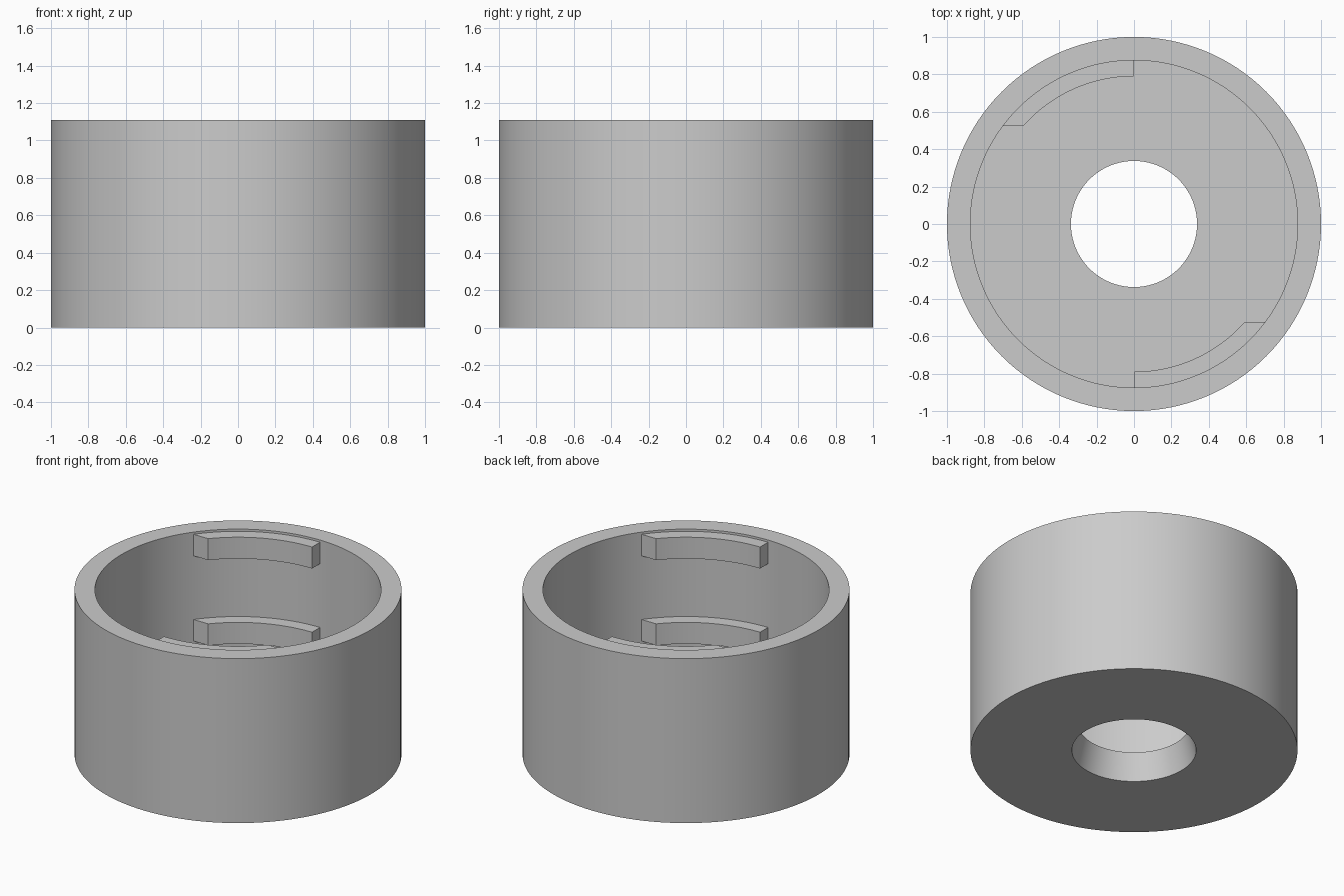
import bpy, bmesh
from math import sin, cos, asin, pi, radians

cube = bpy.data.objects.get("Cube")
if cube:
    bpy.data.objects.remove(cube, do_unlink=True)

SEGMENTS = 128
HEIGHT = 1.11
BORE = 0.875        # inside radius of the wall
TAB_RADIUS = 0.79   # inside radius of the tabs
TAB_CUT = 0.525     # straight cut that ends each tab
TAB_HEIGHT = 0.145

grey = bpy.data.materials.new("plain grey")
grey.use_nodes = True
grey.diffuse_color = (0.6, 0.6, 0.6, 1)
grey.node_tree.nodes["Principled BSDF"].inputs["Base Color"].default_value = (0.6, 0.6, 0.6, 1)


def finish(bm, name):
    bmesh.ops.recalc_face_normals(bm, faces=bm.faces)
    mesh = bpy.data.meshes.new(name)
    bm.to_mesh(mesh)
    bm.free()
    mesh.materials.append(grey)
    obj = bpy.data.objects.new(name, mesh)
    bpy.context.collection.objects.link(obj)
    bpy.ops.object.select_all(action='DESELECT')
    obj.select_set(True)
    bpy.context.view_layer.objects.active = obj
    bpy.ops.object.shade_smooth_by_angle(angle=radians(30))
    return obj


def lathe(name, profile):
    """Revolve a closed (radius, height) profile about z."""
    bm = bmesh.new()
    angles = [2 * pi * i / SEGMENTS for i in range(SEGMENTS)]
    rings = [[bm.verts.new((r * cos(a), r * sin(a), z)) for a in angles] for r, z in profile]
    for k, ring in enumerate(rings):
        nxt = rings[(k + 1) % len(rings)]
        for i in range(SEGMENTS):
            j = (i + 1) % SEGMENTS
            bm.faces.new((ring[i], ring[j], nxt[j], nxt[i]))
    return finish(bm, name)


def tab(name, bottom, turn):
    """Curved lug with one end on x = 0 and the other cut level in y."""
    bm = bmesh.new()
    steps = 20

    def arc(radius):
        end = pi - asin(TAB_CUT / radius)
        return [pi / 2 + (end - pi / 2) * i / steps for i in range(steps + 1)]

    outer = BORE + 0.01
    outline = [(TAB_RADIUS, a) for a in arc(TAB_RADIUS)]
    outline += [(outer, a) for a in reversed(arc(outer))]
    verts = [bm.verts.new((r * cos(a + turn), r * sin(a + turn), bottom)) for r, a in outline]
    base = bm.faces.new(verts)
    top = bmesh.ops.extrude_face_region(bm, geom=[base])["geom"]
    moved = [v for v in top if isinstance(v, bmesh.types.BMVert)]
    bmesh.ops.translate(bm, verts=moved, vec=(0, 0, TAB_HEIGHT))
    return finish(bm, name)


# Cup wall and floor, with a tapered hole through the floor
lathe("cup_body", [(0.38, 0), (1, 0), (1, HEIGHT), (BORE, HEIGHT), (BORE, 0.18), (0.337, 0.18)])

# Two levels of locking tabs on opposite sides of the bore
for level, bottom in (("lower", 0.375), ("upper", 0.95)):
    for side, turn in (("back", 0), ("front", pi)):
        tab(f"{level}_{side}_tab", bottom, turn)
